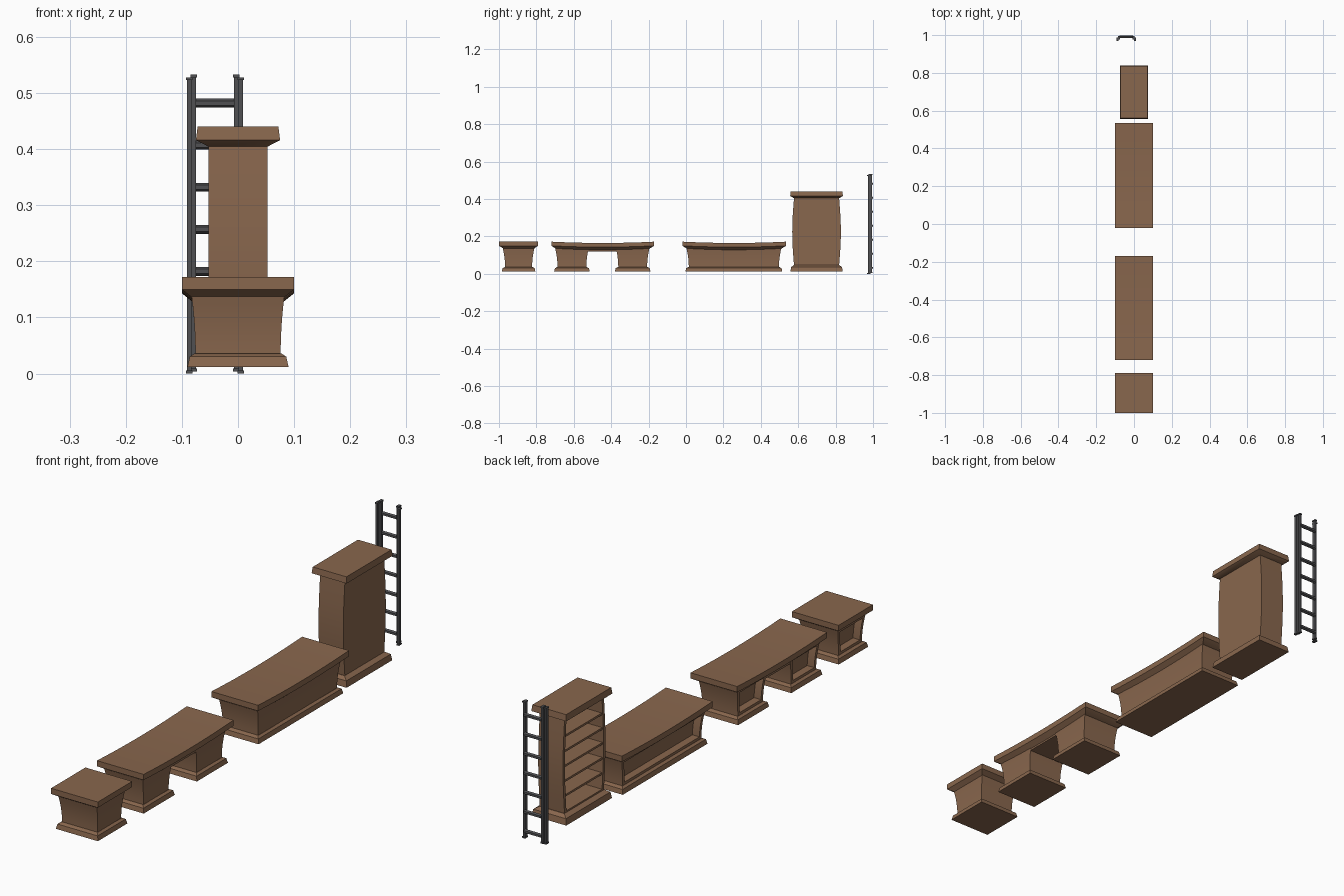
import bpy, bmesh, math
from mathutils import Vector

if "Cube" in bpy.data.objects:
    bpy.data.objects.remove(bpy.data.objects["Cube"])


def material(name, rgb):
    m = bpy.data.materials.new(name)
    m.diffuse_color = (*rgb, 1)
    m.use_nodes = True
    m.node_tree.nodes["Principled BSDF"].inputs["Base Color"].default_value = m.diffuse_color
    return m


WOOD = material("wood", (0.25, 0.135, 0.075))
METAL = material("dark_metal", (0.08, 0.08, 0.085))


def finish(bm, name, mat, angle=30):
    bmesh.ops.recalc_face_normals(bm, faces=bm.faces)
    me = bpy.data.meshes.new(name)
    bm.to_mesh(me)
    bm.free()
    ob = bpy.data.objects.new(name, me)
    bpy.context.collection.objects.link(ob)
    me.materials.append(mat)
    bpy.ops.object.select_all(action='DESELECT')
    ob.select_set(True)
    bpy.context.view_layer.objects.active = ob
    bpy.ops.object.shade_smooth_by_angle(angle=math.radians(angle))
    return ob


def loft(name, cy, rings, ny=1, sag=0, recess=None):
    """Stack rectangles (z, half_x, half_y); optionally sag the middle and sink the -x face."""
    bm = bmesh.new()
    loops = []
    for z, hx, hy in rings:
        ts = [-1 + 2 * i / ny for i in range(ny + 1)]
        pts = [(hx, t) for t in ts] + [(-hx, t) for t in reversed(ts)]
        loops.append([bm.verts.new((x, cy + t * hy, z - sag * (1 - t * t))) for x, t in pts])
    n = len(loops[0])
    back = []
    for a, b in zip(loops, loops[1:]):
        for i in range(n):
            j = (i + 1) % n
            f = bm.faces.new((a[i], a[j], b[j], b[i]))
            if ny + 1 <= i < n - 1:
                back.append(f)
    for lp in (loops[0], loops[-1]):
        for i in range(ny):
            bm.faces.new((lp[i], lp[i + 1], lp[n - 2 - i], lp[n - 1 - i]))
    bmesh.ops.recalc_face_normals(bm, faces=bm.faces)
    if recess:
        rim, depth = recess
        bmesh.ops.inset_region(bm, faces=back, thickness=rim, use_even_offset=True)
        bmesh.ops.inset_region(bm, faces=back, thickness=0.0001, use_even_offset=True)
        verts = list({v for f in back for v in f.verts})
        bmesh.ops.translate(bm, verts=verts, vec=(depth, 0, 0))
    return finish(bm, name, WOOD)


def box(name, mat, lo, hi):
    lo, hi = Vector(lo), Vector(hi)
    bm = bmesh.new()
    bmesh.ops.create_cube(bm, size=1)
    for v in bm.verts:
        v.co = (lo + hi) / 2 + v.co * (hi - lo)
    return finish(bm, name, mat)


def pedestal(name, y0, y1):
    """Plinth and concave flared body between two y limits of the plinth."""
    cy, h = (y0 + y1) / 2, (y1 - y0) / 2
    loft(name + "_plinth", cy, [(0.012, 0.09, h), (0.03, 0.086, h - 0.004), (0.036, 0.077, h - 0.015)])
    body = []
    for i in range(7):
        t = i / 6
        grow = 0.007 * t ** 2
        body.append((0.034 + 0.106 * t, 0.076 + grow, h - 0.018 + 1.9 * grow))
    loft(name + "_body", cy, body, recess=(0.012, 0.03))


def counter_top(name, y0, y1, sag=0):
    cy, h = (y0 + y1) / 2, (y1 - y0) / 2
    loft(name, cy, [(0.134, 0.08, h - 0.026), (0.15, 0.1, h), (0.172, 0.1, h)],
         ny=8 if sag else 1, sag=sag)


# small side cabinet
pedestal("side_cabinet", -0.985, -0.805)
counter_top("side_cabinet_top", -1.0, -0.79)

# desk with knee hole
pedestal("desk_left", -0.705, -0.515)
pedestal("desk_right", -0.38, -0.19)
counter_top("desk_top", -0.72, -0.17, 0.007)
box("desk_apron", WOOD, (-0.08, -0.535, 0.12), (0.08, -0.36, 0.14))

# long counter
pedestal("long_counter", -0.003, 0.515)
counter_top("long_counter_top", -0.02, 0.535, 0.007)

# bookcase: plinth, bulging body open at the back, shelves, cap
CY = 0.698
loft("bookcase_plinth", CY, [(0.012, 0.074, 0.14), (0.036, 0.07, 0.136), (0.046, 0.053, 0.122)])
bulge = [(0.04 + 0.37 * i / 8, 0.053, 0.12 + 0.01 * math.sin(math.pi * i / 8)) for i in range(9)]
loft("bookcase_body", CY, bulge, recess=(0.012, 0.09))
for i in range(5):
    z = 0.052 + 0.346 * (i + 1) / 6
    hy = 0.11 + 0.01 * math.sin(math.pi * (z - 0.04) / 0.37)
    box(f"bookcase_shelf_{i + 1}", WOOD, (-0.049, CY - hy, z - 0.004), (0.042, CY + hy, z + 0.004))
loft("bookcase_cap", CY, [(0.404, 0.052, 0.12), (0.416, 0.075, 0.141), (0.44, 0.072, 0.138)])

# ladder: paired rail strips with end caps, hexagonal rungs
LX = -0.041
for side, s in (("left", -1), ("right", 1)):
    for part, a, b, y0, y1, z0, z1 in (("outer", 0.042, 0.05, 0.972, 0.985, 0.0, 0.528),
                                       ("inner", 0.034, 0.042, 0.98, 0.994, 0.004, 0.533)):
        x0, x1 = sorted((LX + s * a, LX + s * b))
        box(f"ladder_{side}_{part}_rail", METAL, (x0, y0, z0), (x1, y1, z1))
        for end, c0, c1 in (("foot", z0, z0 + 0.005), ("cap", z1 - 0.005, z1)):
            box(f"ladder_{side}_{part}_{end}", METAL,
                (x0 - 0.0015, y0 - 0.003, c0), (x1 + 0.0015, y1 + 0.002, c1))
for i in range(7):
    bm = bmesh.new()
    bmesh.ops.create_cone(bm, cap_ends=True, segments=6, radius1=0.008, radius2=0.008, depth=0.074)
    for v in bm.verts:
        x, y, z = v.co
        v.co = (LX + z, 0.992 + x, 0.032 + 0.075 * i + y)
    finish(bm, f"ladder_rung_{i + 1}", METAL)
